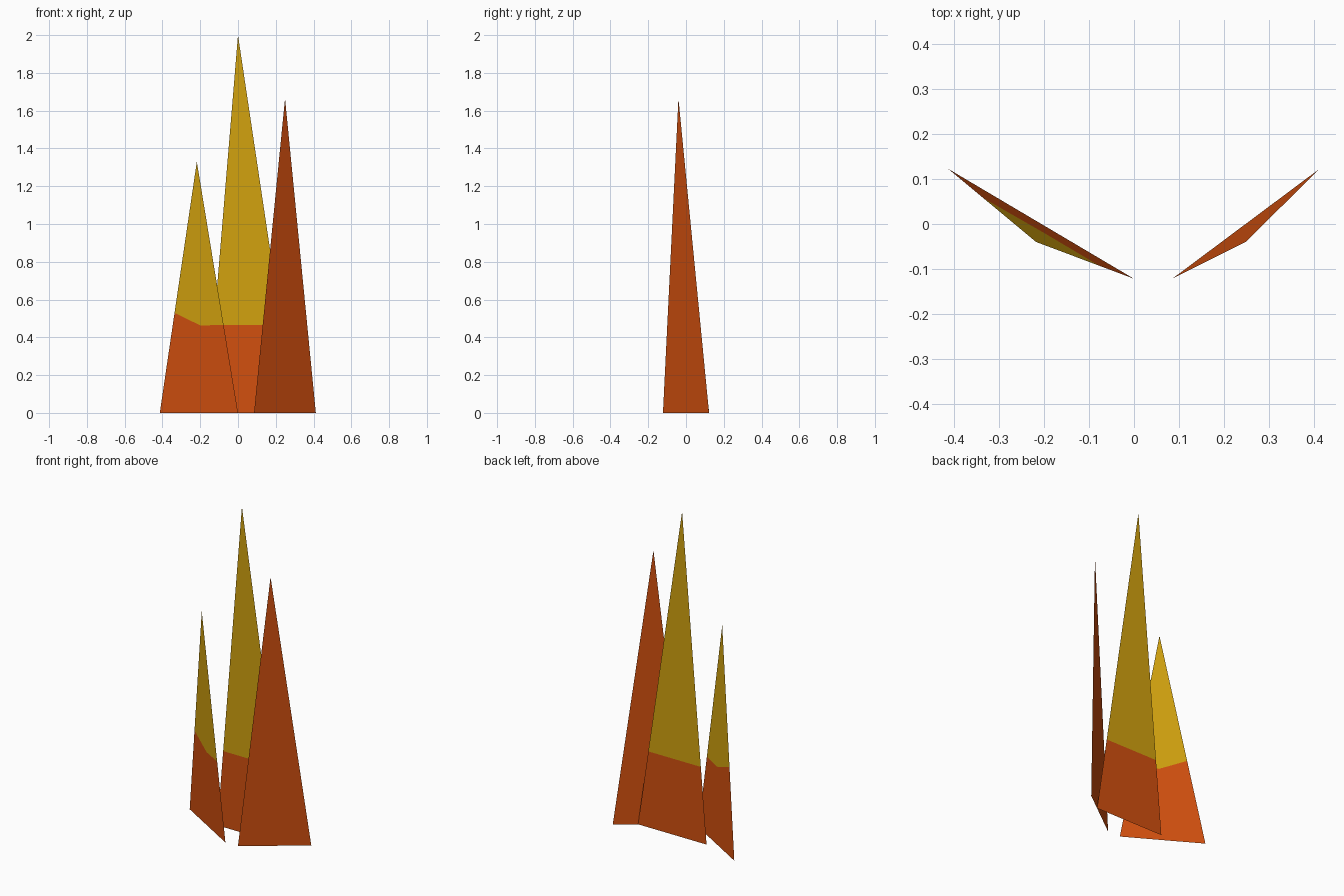
import bpy
import bmesh
from mathutils import Vector

cube = bpy.data.objects.get("Cube")
if cube:
    bpy.data.objects.remove(cube, do_unlink=True)


def make_material(name, colour):
    mat = bpy.data.materials.new(name)
    mat.use_nodes = True
    mat.diffuse_color = colour
    mat.node_tree.nodes["Principled BSDF"].inputs["Base Color"].default_value = colour
    return mat


orange = make_material("burnt orange", (0.645, 0.080, 0.0048, 1))
gold = make_material("gold", (0.645, 0.361, 0.0046, 1))


def blade(name, left, right, tip, cut=()):
    """Flat triangular blade; cut lists (share across, share of height) of the colour border."""
    left, right, tip = Vector(left), Vector(right), Vector(tip)
    bm = bmesh.new()
    a, b, c = (bm.verts.new(p) for p in (left, right, tip))
    border = [bm.verts.new(left.lerp(right, u).lerp(tip, h)) for u, h in cut]
    if border:
        bm.faces.new([a, b] + border[::-1])
        bm.faces.new(border + [c]).material_index = 1
    else:
        bm.faces.new([a, b, c])
    mesh = bpy.data.meshes.new(name)
    bm.to_mesh(mesh)
    bm.free()
    mesh.materials.append(orange)
    if border:
        mesh.materials.append(gold)
    obj = bpy.data.objects.new(name, mesh)
    bpy.context.collection.objects.link(obj)
    return obj


# Tall middle blade, upright, orange foot with a level border
blade("middle_blade", (-0.166, 0.038, 0), (0.299, 0.038, 0), (0, 0.038, 2.0),
      [(0, 0.233), (1, 0.233)])

# Short blade at -x, leaning forward, with a bent border
blade("short_blade", (-0.414, 0.123, 0), (0, -0.122, 0), (-0.218, -0.04, 1.33),
      [(0, 0.398), (0.543, 0.348), (1, 0.35)])

# Plain orange blade at +x
blade("plain_blade", (0.085, -0.122, 0), (0.412, 0.122, 0), (0.249, -0.04, 1.665))
